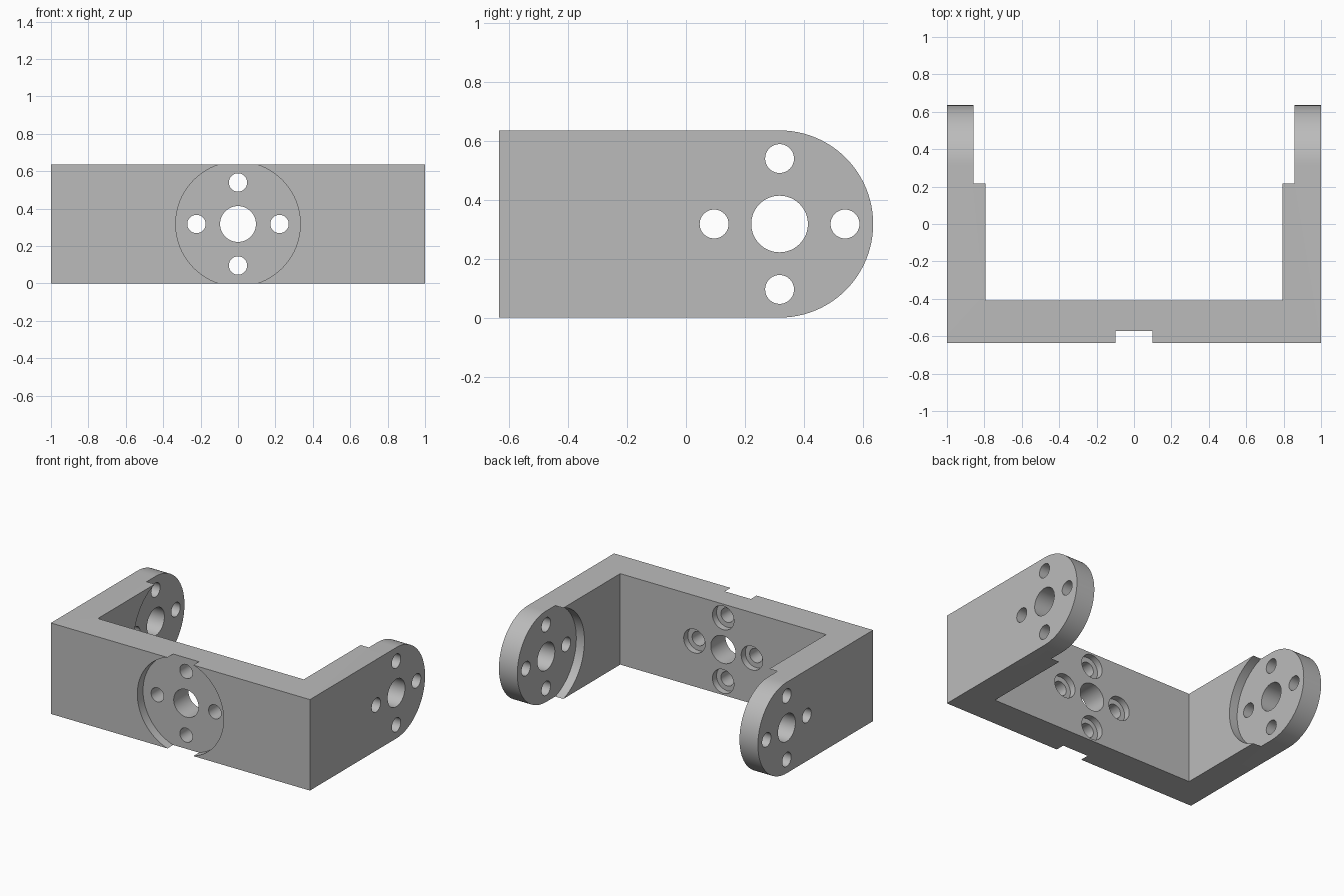
import bpy, bmesh
from math import pi, sin, cos
from mathutils import Matrix, Vector

if "Cube" in bpy.data.objects:
    bpy.data.objects.remove(bpy.data.objects["Cube"])

DEPTH = 0.635          # half depth, and also the full height
MID = DEPTH / 2        # hub height, and radius of the rounded arm ends
FRONT_IN = -0.41       # inner face of the front wall
ARM_IN = 0.795         # inner face of the arms
RECESS = 0.063
RECESS_R = 0.333
BOLT_RING = 0.222

grey = bpy.data.materials.new("plain grey")
grey.use_nodes = True
grey.diffuse_color = (0.5, 0.5, 0.5, 1)
grey.node_tree.nodes["Principled BSDF"].inputs["Base Color"].default_value = (0.5, 0.5, 0.5, 1)


def finish(bm, name):
    bmesh.ops.recalc_face_normals(bm, faces=bm.faces)
    mesh = bpy.data.meshes.new(name)
    bm.to_mesh(mesh)
    bm.free()
    mesh.materials.append(grey)
    obj = bpy.data.objects.new(name, mesh)
    bpy.context.collection.objects.link(obj)
    return obj


def extrude(name, points, offset):
    """Closed 3D outline swept along an offset."""
    bm = bmesh.new()
    face = bm.faces.new([bm.verts.new(p) for p in points])
    swept = bmesh.ops.extrude_face_region(bm, geom=[face])["geom"]
    bmesh.ops.translate(bm, vec=offset, verts=[v for v in swept if isinstance(v, bmesh.types.BMVert)])
    if not face.is_valid or len(bm.faces) < len(points) + 2:
        bm.faces.new([v for v in bm.verts][:len(points)])
    return finish(bm, name)


def cylinder(name, start, end, radius, sides=64):
    start, end = Vector(start), Vector(end)
    axis = end - start
    turn = axis.to_track_quat('Z', 'Y').to_matrix().to_4x4()
    bm = bmesh.new()
    bmesh.ops.create_cone(bm, cap_ends=True, segments=sides, radius1=radius, radius2=radius,
                          depth=axis.length, matrix=Matrix.Translation((start + end) / 2) @ turn)
    return finish(bm, name)


cutters = []


def boolean(target, tool, operation='DIFFERENCE'):
    mod = target.modifiers.new(tool.name, 'BOOLEAN')
    mod.operation, mod.solver, mod.object = operation, 'EXACT', tool
    tool.hide_render = True
    cutters.append(tool)


# Side outline with rounded arm ends, limited to a U shape in plan
arc = [(-1, MID + MID * cos(a), MID + MID * sin(a))
       for a in (-pi / 2 + pi * i / 48 for i in range(49))]
bracket = extrude("bracket", [(-1, -DEPTH, 0)] + arc + [(-1, -DEPTH, DEPTH)], (2, 0, 0))
gap = extrude("arm_gap", [(-ARM_IN, FRONT_IN, -1), (ARM_IN, FRONT_IN, -1),
                          (ARM_IN, 1, -1), (-ARM_IN, 1, -1)], (0, 0, 3))
boolean(bracket, gap)

# Round shallow recesses: outside of the front wall, inside of each arm
boolean(bracket, cylinder("front_recess", (0, -1, MID), (0, -DEPTH + RECESS, MID), RECESS_R, 96))
for side in (-1, 1):
    boolean(bracket, cylinder("arm_recess", (side * 0.6, MID, MID),
                              (side * (ARM_IN + RECESS), MID, MID), RECESS_R, 96))

# Centre holes
boolean(bracket, cylinder("front_centre_hole", (0, -1, MID), (0, 0, MID), 0.096))
boolean(bracket, cylinder("arm_centre_hole", (-1.2, MID, MID), (1.2, MID, MID), 0.096))

# Four bolt holes per hub, counterbored on the inside of the front wall
for dx, dz in ((1, 0), (0, 1), (-1, 0), (0, -1)):
    s, z = dx * BOLT_RING, MID + dz * BOLT_RING
    boolean(bracket, cylinder("front_bolt_hole", (s, -1, z), (s, 0, z), 0.049, 40))
    boolean(bracket, cylinder("counterbore", (s, FRONT_IN - 0.045, z), (s, 0, z), 0.083, 48))
    boolean(bracket, cylinder("arm_bolt_hole", (-1.2, MID + s, z), (1.2, MID + s, z), 0.049, 40))

# Bake the cuts and drop the cutters
bpy.context.view_layer.update()
graph = bpy.context.evaluated_depsgraph_get()
baked = bpy.data.meshes.new_from_object(bracket.evaluated_get(graph))
bracket.modifiers.clear()
bracket.data = baked
baked.materials.clear()
baked.materials.append(grey)
for poly in baked.polygons:
    poly.material_index = 0
for tool in cutters:
    bpy.data.objects.remove(tool)

bpy.ops.object.select_all(action='DESELECT')
bracket.select_set(True)
bpy.context.view_layer.objects.active = bracket
bpy.ops.object.shade_smooth_by_angle()
